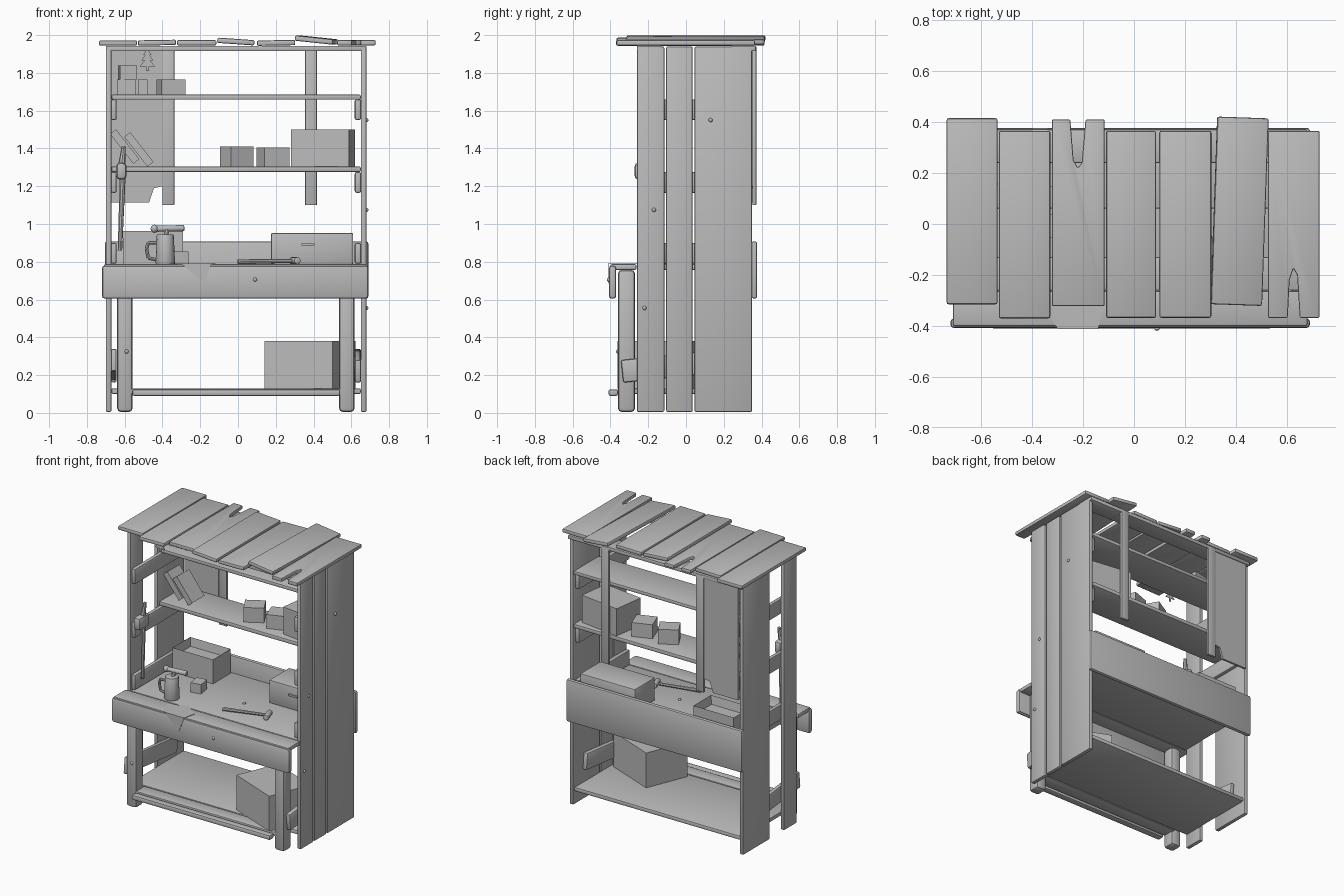
import bpy, bmesh, math
from mathutils import Matrix, Vector

grey = bpy.data.materials.new("plain_grey")
grey.diffuse_color = (0.5, 0.5, 0.5, 1)


def finish(name, bm, bevel=0.0, rot=(0, 0, 0), center=None):
    """Bevel, rotate about the centre and turn the bmesh into an object."""
    bmesh.ops.recalc_face_normals(bm, faces=bm.faces)
    if bevel:
        sharp = [e for e in bm.edges if len(e.link_faces) == 2 and e.calc_face_angle() > 0.6]
        bmesh.ops.bevel(bm, geom=sharp, offset=bevel, segments=2, profile=0.5,
                        affect='EDGES', clamp_overlap=True)
    me = bpy.data.meshes.new(name)
    c = Vector(center) if center else Vector((0, 0, 0))
    bmesh.ops.translate(bm, verts=bm.verts, vec=-c)
    bm.to_mesh(me)
    bm.free()
    me.materials.append(grey)
    ob = bpy.data.objects.new(name, me)
    ob.location = c
    ob.rotation_euler = [math.radians(a) for a in rot]
    bpy.context.collection.objects.link(ob)
    return ob


def box(name, x0, x1, y0, y1, z0, z1, bevel=0.0, rot=(0, 0, 0), hollow=0.0):
    bm = bmesh.new()
    c = ((x0 + x1) / 2, (y0 + y1) / 2, (z0 + z1) / 2)
    size = Matrix.Diagonal((x1 - x0, y1 - y0, z1 - z0, 1))
    bmesh.ops.create_cube(bm, size=1, matrix=Matrix.Translation(c) @ size)
    if hollow:
        top = max(bm.faces, key=lambda f: f.calc_center_median().z)
        bmesh.ops.inset_region(bm, faces=[top], thickness=0.015)
        bmesh.ops.translate(bm, verts=top.verts, vec=(0, 0, -hollow))
    return finish(name, bm, bevel, rot, c)


def prism(name, pts, axis, a, b, bevel=0.0):
    """Extrude an outline along z (x,y points) or y (x,z points)."""
    bm = bmesh.new()
    vs = [bm.verts.new((p, q, a) if axis == 'z' else (p, a, q)) for p, q in pts]
    f = bm.faces.new(vs)
    r = bmesh.ops.extrude_face_region(bm, geom=[f])
    d = (0, 0, b - a) if axis == 'z' else (0, b - a, 0)
    bmesh.ops.translate(bm, verts=[v for v in r['geom'] if isinstance(v, bmesh.types.BMVert)], vec=d)
    return finish(name, bm, bevel)


def rod(name, p, q, r0, r1=None, sides=12, bevel=0.0):
    p, q = Vector(p), Vector(q)
    m = Matrix.Translation((p + q) / 2) @ (q - p).to_track_quat('Z', 'Y').to_matrix().to_4x4()
    bm = bmesh.new()
    bmesh.ops.create_cone(bm, cap_ends=True, segments=sides, radius1=r0,
                          radius2=r0 if r1 is None else r1, depth=(q - p).length, matrix=m)
    return finish(name, bm, bevel)


def ball(name, c, r):
    bm = bmesh.new()
    bmesh.ops.create_uvsphere(bm, u_segments=10, v_segments=6, radius=r, matrix=Matrix.Translation(c))
    return finish(name, bm)


# Side walls: the left one has lost its middle plank
for y0, y1 in ((-0.26, -0.115), (-0.105, 0.035), (0.045, 0.35)):
    box("right_wall_plank", 0.65, 0.68, y0, y1, 0.005, 1.94, 0.008)
    if y0 != -0.105:
        box("left_wall_plank", -0.70, -0.67, y0, y1, 0.005, 1.94, 0.008)

# Cleats on the inside of the walls
for x0, x1, s in ((-0.672, -0.642, 1), (0.618, 0.652, -1)):
    for z0, z1 in ((1.55, 1.66), (1.165, 1.275), (0.79, 0.90)):
        box("shelf_cleat", x0, x1, -0.25, 0.33, z0, z1, 0.01)
    box("lower_cleat", x0, x1, -0.34, 0.24, 0.19, 0.31, 0.01, (-6 * s, 0, 0))

# Shelves
for z0, z1 in ((1.658, 1.685), (1.275, 1.305)):
    box("shelf", -0.67, 0.65, 0.06, 0.35, z0, z1, 0.008)
box("bottom_shelf_back", -0.67, 0.65, -0.25, 0.34, 0.10, 0.13, 0.008)
box("bottom_shelf_front", -0.57, 0.55, -0.355, -0.255, 0.10, 0.13, 0.008)
box("foot_rail", -0.56, 0.54, -0.41, -0.36, 0.09, 0.125, 0.01)

# Workbench: top, apron, legs, backboard
box("bench_top", -0.67, 0.65, -0.26, 0.35, 0.757, 0.787, 0.008)
box("bench_top_front", -0.71, 0.68, -0.40, -0.262, 0.757, 0.787, 0.008)
box("bench_apron", -0.72, 0.69, -0.408, -0.37, 0.605, 0.78, 0.014)
for x0 in (-0.64, 0.535):
    box("front_leg", x0, x0 + 0.082, -0.36, -0.27, 0.005, 0.757, 0.02)
box("backboard", -0.705, 0.69, 0.346, 0.377, 0.605, 0.908, 0.012)

# Rear uprights, one with a broken lower end
prism("wide_rear_plank", [(-0.67, 1.94), (-0.67, 1.115), (-0.47, 1.115), (-0.445, 1.19),
                          (-0.40, 1.20), (-0.40, 1.94)], 'y', 0.35, 0.365)
for x0 in (-0.40, 0.355):
    box("narrow_rear_plank", x0, x0 + 0.063, 0.352, 0.372, 1.10, 1.94, 0.004)

# Roof rails and loose roof planks
box("front_roof_rail", -0.70, 0.68, -0.26, -0.13, 1.915, 1.943, 0.006)
box("back_roof_rail", -0.70, 0.68, 0.24, 0.37, 1.915, 1.943, 0.006)
for x0, x1, y0, y1, z0, ry, rz in (
        (-0.735, -0.535, -0.315, 0.415, 1.944, 0, 0),
        (-0.53, -0.328, -0.37, 0.365, 1.946, -1, 0),
        (-0.11, 0.087, -0.368, 0.365, 1.952, 4, 0),
        (0.10, 0.303, -0.368, 0.365, 1.945, -1, 0),
        (0.313, 0.515, -0.318, 0.418, 1.96, 6, -2)):
    box("roof_plank", x0, x1, y0, y1, z0, z0 + 0.028, 0.008, (0, ry, rz))
prism("split_roof_plank_back", [(-0.322, -0.322), (-0.115, -0.322), (-0.115, 0.41), (-0.19, 0.41),
                                (-0.205, 0.24), (-0.22, 0.22), (-0.237, 0.25), (-0.25, 0.41),
                                (-0.322, 0.41)], 'z', 1.946, 1.973, 0.006)
prism("split_roof_plank_front", [(0.525, -0.368), (0.603, -0.368), (0.61, -0.22), (0.625, -0.175),
                                 (0.64, -0.20), (0.65, -0.368), (0.728, -0.368), (0.728, 0.365),
                                 (0.525, 0.365)], 'z', 1.946, 1.973, 0.006)

# Nail heads
for c in ((0.68, -0.17, 1.075), (0.68, 0.13, 1.55), (0.68, -0.22, 0.555),
          (0.09, -0.408, 0.705), (-0.59, -0.36, 0.325), (0.05, 0.0, 0.787)):
    ball("nail_head", c, 0.011)

# Top shelf boxes
box("small_carton", -0.64, -0.54, 0.14, 0.28, 1.685, 1.765)
box("small_carton", -0.53, -0.48, 0.14, 0.28, 1.685, 1.765)
box("small_carton", -0.42, -0.29, 0.14, 0.27, 1.685, 1.765, 0, (0, 0, 12))
box("stacked_carton", -0.63, -0.54, 0.15, 0.27, 1.765, 1.84, 0, (0, 0, 6))

# Middle shelf: cartons and leaning books
box("large_carton", 0.295, 0.605, 0.09, 0.32, 1.305, 1.50, 0, (0, 0, -8))
box("small_carton", -0.075, 0.06, 0.14, 0.26, 1.305, 1.41, 0, (0, 0, 30))
box("small_carton", 0.115, 0.255, 0.14, 0.27, 1.305, 1.405, 0, (0, 0, 20))
for x, z in ((-0.60, 1.41), (-0.525, 1.395)):
    box("leaning_book", x - 0.02, x + 0.02, 0.12, 0.26, z - 0.1, z + 0.1, 0, (0, -38, 0))

# Bottom shelf crate
box("bottom_crate", 0.185, 0.575, -0.30, 0.02, 0.13, 0.38, 0, (0, 0, -22))

# Boxes on the bench
box("open_box", -0.61, -0.29, 0.13, 0.33, 0.787, 0.962, 0, (0, 0, 0), 0.06)
box("small_block", -0.345, -0.27, -0.05, 0.04, 0.787, 0.855, 0, (0, 0, 10))
box("drawer_box", 0.175, 0.61, 0.10, 0.33, 0.787, 0.953, 0.008)
box("drawer_pull", 0.335, 0.405, 0.085, 0.10, 0.885, 0.898, 0.003)

# Mug with a handle, and a small hammer resting in it
rod("mug", (-0.385, -0.2, 0.787), (-0.385, -0.2, 0.945), 0.052, 0.045, 16, 0.006)
path = [(-0.43, 0.90), (-0.475, 0.90), (-0.485, 0.87), (-0.475, 0.82), (-0.43, 0.81)]
for (xa, za), (xb, zb) in zip(path, path[1:]):
    rod("mug_handle", (xa, -0.2, za), (xb, -0.2, zb), 0.009, sides=8)
rod("mug_tool_shaft", (-0.385, -0.2, 0.93), (-0.375, -0.18, 0.97), 0.012, sides=8)
rod("mug_tool_head", (-0.43, -0.18, 0.975), (-0.285, -0.17, 0.978), 0.017, sides=10, bevel=0.004)
ball("mug_tool_knob", (-0.442, -0.18, 0.975), 0.022)

# Hammer lying on the bench
rod("hammer_handle", (0.0, -0.17, 0.80), (0.30, -0.09, 0.805), 0.013, 0.010, 8)
rod("hammer_head", (0.285, -0.045, 0.806), (0.315, -0.135, 0.806), 0.019, sides=10, bevel=0.004)

# Paper sheet with a corner folded over the apron
prism("paper_sheet", [(-0.30, -0.412), (-0.14, -0.412), (-0.12, -0.32), (-0.22, -0.24), (-0.36, -0.30)],
      'z', 0.787, 0.790)
prism("paper_fold", [(-0.30, 0.79), (-0.14, 0.79), (-0.18, 0.685)], 'y', -0.412, -0.409)

# Tool hung on the front left plank
rod("hanging_tool_shaft", (-0.625, -0.19, 0.86), (-0.61, -0.2, 1.27), 0.012, 0.016, 8)
box("hanging_tool_body", -0.645, -0.59, -0.272, -0.15, 1.235, 1.325, 0.02)
rod("hanging_tool_neck", (-0.615, -0.2, 1.32), (-0.605, -0.19, 1.41), 0.018, 0.011, 8)

# Flat fir tree ornament hanging under the roof
half = [(0.0, 1.93), (0.022, 1.895), (0.012, 1.895), (0.032, 1.865), (0.015, 1.865),
        (0.04, 1.835), (0.008, 1.835), (0.008, 1.81)]
tree = [(-0.48 + x, z) for x, z in half] + [(-0.48 - x, z) for x, z in half[:0:-1]]
prism("tree_ornament", tree, 'y', -0.20, -0.196)

# Soft shading with crisp edges
bpy.ops.object.select_all(action='SELECT')
bpy.context.view_layer.objects.active = bpy.context.collection.objects[0]
bpy.ops.object.shade_smooth_by_angle(angle=math.radians(35))
